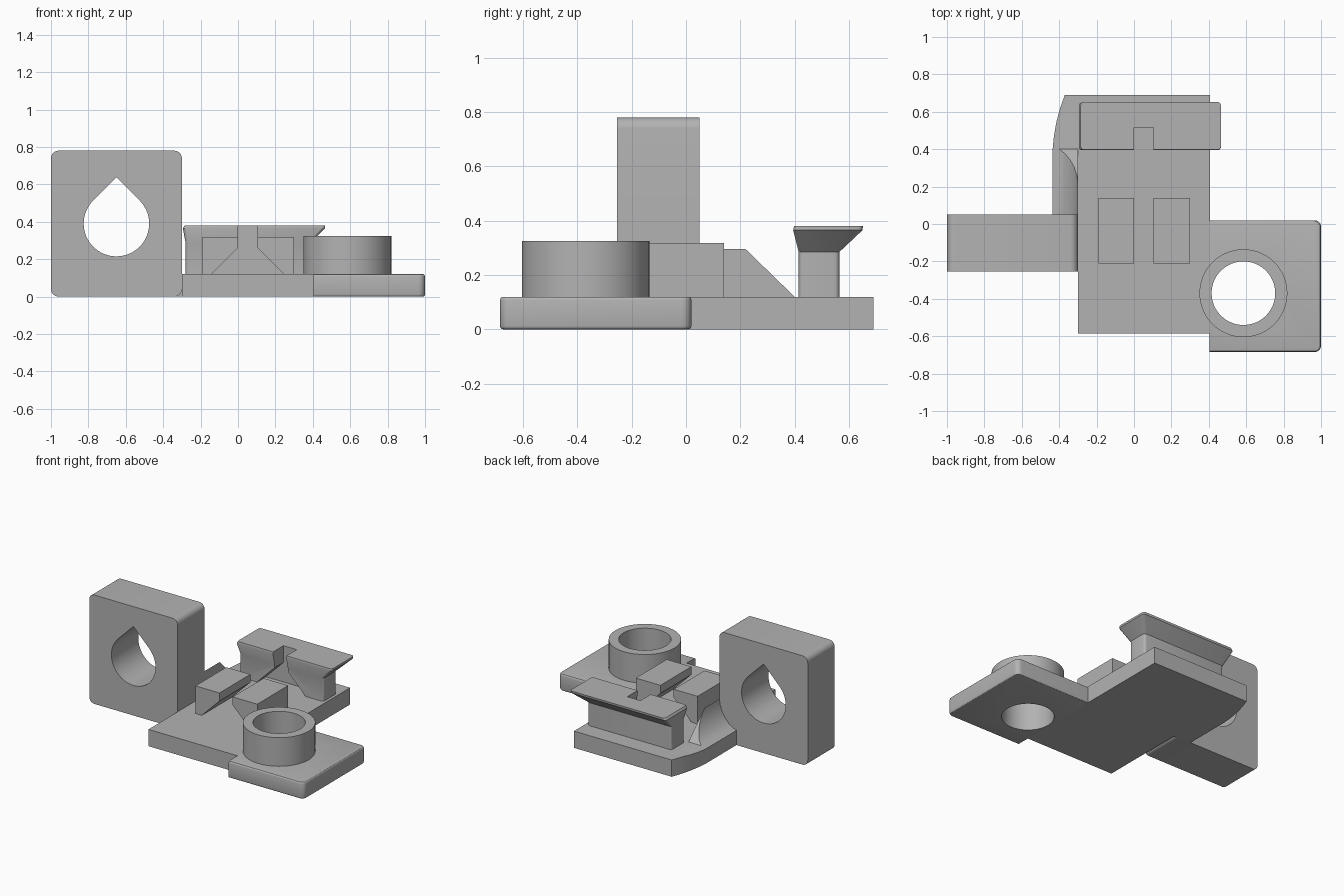
import bpy, bmesh
from math import radians, cos, sin, pi
from mathutils import Vector

if "Cube" in bpy.data.objects:
    bpy.data.objects.remove(bpy.data.objects["Cube"])

grey = bpy.data.materials.new("plain_grey")
grey.use_nodes = True
COLOR = (0.45, 0.45, 0.45, 1)
grey.diffuse_color = COLOR
grey.node_tree.nodes["Principled BSDF"].inputs["Base Color"].default_value = COLOR


def arc(cx, cy, r, a0, a1, n):
    """Points on a circle from angle a0 to a1 in degrees."""
    steps = [radians(a0 + (a1 - a0) * i / n) for i in range(n + 1)]
    return [(cx + r * cos(a), cy + r * sin(a)) for a in steps]


def rounded(x0, x1, y0, y1, r, n=6):
    """Rectangle outline with round corners."""
    return (arc(x0 + r, y0 + r, r, 180, 270, n) + arc(x1 - r, y0 + r, r, 270, 360, n)
            + arc(x1 - r, y1 - r, r, 0, 90, n) + arc(x0 + r, y1 - r, r, 90, 180, n))


PLACE = {"x": lambda p, t: (t, p[0], p[1]),
         "y": lambda p, t: (p[0], t, p[1]),
         "z": lambda p, t: (p[0], p[1], t)}


def loft(name, rings):
    """Solid skinned through matching rings of 3D points."""
    bm = bmesh.new()
    loops = [[bm.verts.new(p) for p in ring] for ring in rings]
    n = len(loops[0])
    for a, b in zip(loops, loops[1:]):
        for i in range(n):
            j = (i + 1) % n
            bm.faces.new((a[i], a[j], b[j], b[i]))
    bm.faces.new(loops[0][::-1])
    bm.faces.new(loops[-1])
    bmesh.ops.recalc_face_normals(bm, faces=bm.faces)
    mesh = bpy.data.meshes.new(name)
    bm.to_mesh(mesh)
    bm.free()
    mesh.materials.append(grey)
    obj = bpy.data.objects.new(name, mesh)
    bpy.context.collection.objects.link(obj)
    return obj


def prism(name, outline, axis, a, b):
    return loft(name, [[PLACE[axis](p, t) for p in outline] for t in (a, b)])


def apply_modifiers(obj):
    bpy.context.view_layer.update()
    mesh = bpy.data.meshes.new_from_object(
        obj.evaluated_get(bpy.context.evaluated_depsgraph_get()))
    obj.modifiers.clear()
    obj.data = mesh


def combine(obj, tool, operation="DIFFERENCE"):
    """Boolean with a tool that is removed afterwards."""
    mod = obj.modifiers.new("cut", "BOOLEAN")
    mod.operation, mod.solver, mod.object = operation, "EXACT", tool
    apply_modifiers(obj)
    bpy.data.objects.remove(tool)


def smooth(obj):
    bpy.ops.object.select_all(action="DESELECT")
    obj.select_set(True)
    bpy.context.view_layer.objects.active = obj
    bpy.ops.object.shade_smooth_by_angle(angle=radians(30))


T = 0.12  # plate thickness

# Main plate
prism("base_plate", [(-0.3, -0.585), (0.405, -0.585), (0.405, 0.69), (-0.3, 0.69)], "z", 0, T)

# Gusset: end profile, side profile and plan outline intersected
fillet = [(-0.3, 0.295), (-0.306, 0.255), (-0.32, 0.212), (-0.34, 0.178),
          (-0.368, 0.144), (-0.4, T), (-0.435, 0.105)]
gusset = prism("curved_gusset", [(-0.44, 0), (-0.3, 0)] + fillet + [(-0.44, 0.104)], "y", 0, 0.7)
side = [(-0.1, -0.1), (0.69, -0.1), (0.69, T), (0.4, T), (0.22, 0.295), (-0.1, 0.295)]
combine(gusset, prism("side_tool", side, "x", -0.6, -0.2), "INTERSECT")
plan = [(-0.2, 0.04), (-0.435, 0.04), (-0.435, 0.4), (-0.428, 0.47),
        (-0.415, 0.545), (-0.395, 0.62), (-0.37, 0.69), (-0.2, 0.69)]
combine(gusset, prism("plan_tool", plan, "z", -0.2, 0.6), "INTERSECT")
smooth(gusset)

# Upright block with teardrop hole
block = prism("upright_block", rounded(-1, -0.3, 0, 0.78, 0.04), "y", -0.255, 0.05)
R = 0.175
teardrop = arc(-0.65, 0.39, R, 135, 405, 48) + [(-0.65, 0.39 + R * 2 ** 0.5)]
combine(block, prism("hole_tool", teardrop, "y", -0.5, 0.3))
smooth(block)

# Side plate with softened rim and round hole
CX, CY = 0.585, -0.37


def plate_ring(inset, z):
    x1, y0, y1 = 1 - inset, -0.685 + inset, 0.02 - inset
    r = 0.035 - inset
    pts = ([(0.405, y0)] + arc(x1 - r, y0 + r, r, 270, 360, 6)
           + arc(x1 - r, y1 - r, r, 0, 90, 6) + [(0.405, y1)])
    return [(x, y, z) for x, y in pts]


b = 0.012
rim = [(b * (1 - sin(a)), b * (1 - cos(a))) for a in (0, pi / 6, pi / 3, pi / 2)]
side_plate = loft("side_plate", [plate_ring(i, z) for i, z in rim]
                  + [plate_ring(i, T - z) for i, z in reversed(rim)])
combine(side_plate, prism("bore_tool", arc(CX, CY, 0.17, 0, 354, 59), "z", -0.2, 0.6))
smooth(side_plate)

# Collar ring
collar = prism("collar", arc(CX, CY, 0.235, 0, 354, 59), "z", T - 0.01, 0.325)
combine(collar, prism("bore_tool", arc(CX, CY, 0.17, 0, 354, 59), "z", -0.2, 0.6))
smooth(collar)

# Guide rails with undercut channel between them
prism("right_rail", [(-0.19, T), (-0.14, T), (0, 0.26), (0, 0.318), (-0.19, 0.318)],
      "y", -0.21, 0.14)
prism("left_rail", [(0.3, T), (0.3, 0.318), (0.105, 0.318), (0.105, 0.26), (0.245, T)],
      "y", -0.21, 0.14)

# Flared clip at the back, with the same channel cut from its front
levels = [(-0.28, 0.385, 0.415, 0.565, T), (-0.28, 0.385, 0.415, 0.565, 0.285),
          (-0.295, 0.465, 0.395, 0.65, 0.365), (-0.285, 0.465, 0.398, 0.652, 0.38)]
clip = loft("flared_clip", [[(x, y, z) for x, y in rounded(x0, x1, y0, y1, 0.018, 4)]
                            for x0, x1, y0, y1, z in levels])
channel = [(-0.15, T - 0.01), (0.255, T - 0.01), (0.105, 0.26), (0.105, 0.5), (0, 0.5), (0, 0.26)]
combine(clip, prism("channel_tool", channel, "y", 0.2, 0.515))
smooth(clip)
